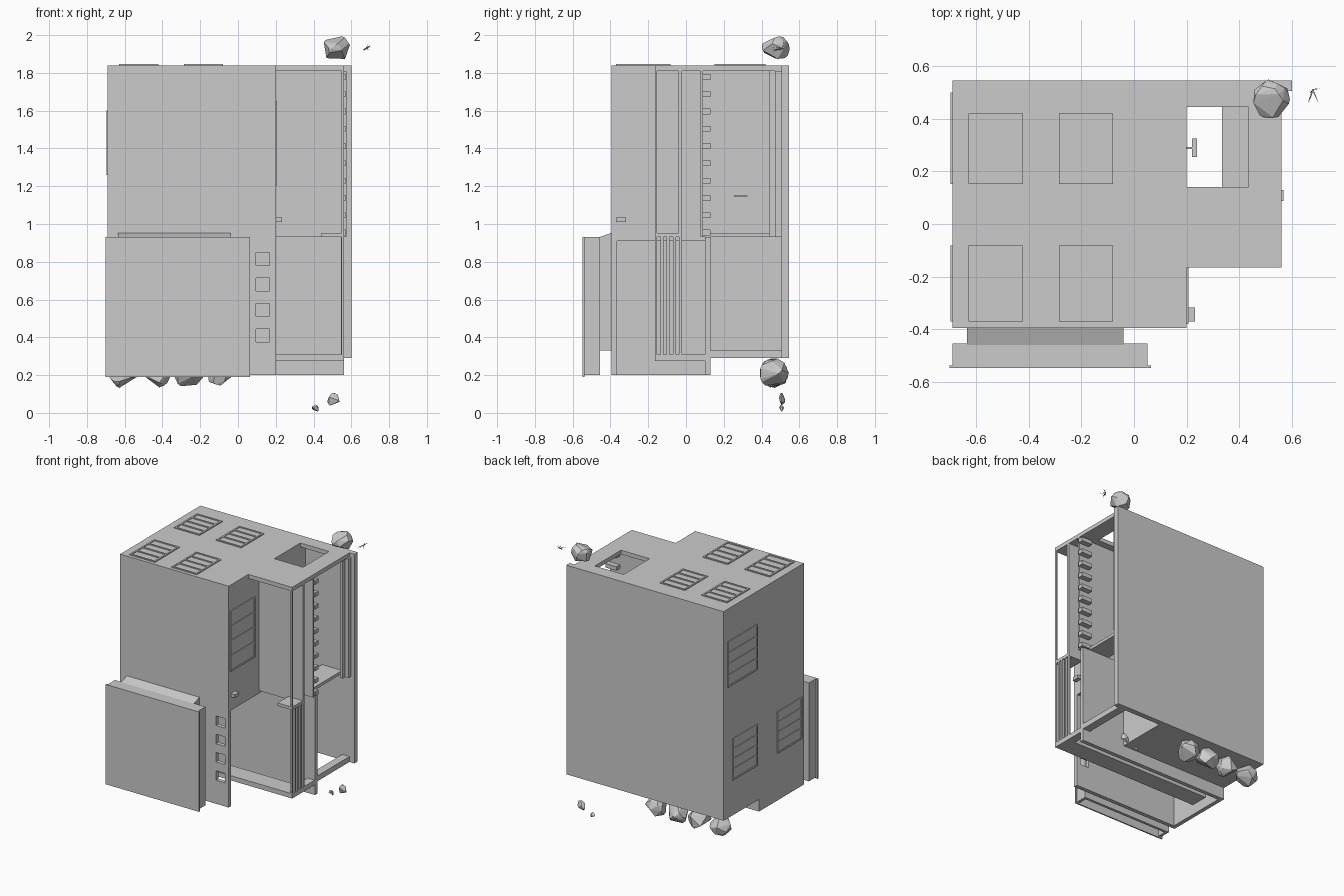
import bpy, bmesh, random
from mathutils import Vector

old = bpy.data.objects.get("Cube")
if old:
    bpy.data.objects.remove(old, do_unlink=True)

GREY = (0.6, 0.6, 0.6, 1)
mat = bpy.data.materials.new("plain_grey")
mat.use_nodes = True
mat.diffuse_color = GREY
mat.node_tree.nodes["Principled BSDF"].inputs["Base Color"].default_value = GREY


def finish(name, bm):
    bmesh.ops.recalc_face_normals(bm, faces=bm.faces)
    mesh = bpy.data.meshes.new(name)
    bm.to_mesh(mesh)
    bm.free()
    mesh.materials.append(mat)
    obj = bpy.data.objects.new(name, mesh)
    bpy.context.collection.objects.link(obj)
    return obj


def add_box(bm, x, y, z):
    verts = bmesh.ops.create_cube(bm, size=1)["verts"]
    for v in verts:
        v.co = [s[0] + (c + 0.5) * (s[1] - s[0]) for c, s in zip(v.co, (x, y, z))]


def boxes(name, *parts):
    bm = bmesh.new()
    for p in parts:
        add_box(bm, *p)
    return finish(name, bm)


def side_profile(name, points, x0, x1):
    """Extrude a (y, z) outline along x."""
    bm = bmesh.new()
    face = bm.faces.new([bm.verts.new((x0, y, z)) for y, z in points])
    out = bmesh.ops.extrude_face_region(bm, geom=[face])["geom"]
    bmesh.ops.translate(bm, vec=(x1 - x0, 0, 0),
                        verts=[g for g in out if isinstance(g, bmesh.types.BMVert)])
    return finish(name, bm)


def window(name, axis, face, u, v, side=1):
    """Thin raised pane with a frame and three crossbars."""
    def part(a, b, depth):
        d = tuple(sorted((face, face + side * depth)))
        return (d, a, b) if axis == "x" else (a, b, d)
    t = 0.012
    parts = [part(u, v, 0.002)]
    for w in (u[0], u[1] - t):
        parts.append(part((w, w + t), v, 0.007))
    for i in range(5):
        w = v[0] + (v[1] - v[0] - t) * i / 4
        parts.append(part(u, (w, w + t), 0.007))
    boxes(name, *parts)


def rock(name, centre, size, seed, count=26):
    rng = random.Random(seed)
    bm = bmesh.new()
    for _ in range(count):
        d = Vector([rng.gauss(0, 1) for _ in range(3)]).normalized()
        bm.verts.new([c + a * s / 2 for c, a, s in zip(centre, d, size)])
    out = bmesh.ops.convex_hull(bm, input=bm.verts)
    bmesh.ops.delete(bm, geom=list({g for g in out["geom_interior"] + out["geom_unused"]
                                    if isinstance(g, bmesh.types.BMVert)}), context="VERTS")
    finish(name, bm)


L, M, R = -0.69, 0.2, 0.56        # outer side, inner side, bay side
F, B = -0.395, 0.545              # front and back
BAY, MID, TOP = -0.165, 0.93, 1.84
T = 0.03

# Main shell
boxes("back_wall", ((L, 0.6), (0.505, B), (0.29, TOP)))
side_profile("outer_side_wall", [(F, 0.2), (0.13, 0.2), (0.13, 0.29), (B, 0.29), (B, TOP), (F, TOP)], L, L + T)
boxes("upper_front_wall", ((L, M), (F, F + T), (MID, TOP)))
boxes("upper_inner_wall", ((M - T, M), (F, 0.51), (MID, TOP)))
boxes("lower_inner_wall", ((M - T, M), (0.13, 0.51), (0.29, MID)))

# Lower front wall with a column of square openings
h0, h1 = 0.095, 0.168
holes = [0.375 + 0.135 * i for i in range(4)]
parts = [((L, h0), (F, F + T), (0.2, MID)), ((h1, M), (F, F + T), (0.2, MID))]
z = 0.2
for h in holes + [MID]:
    parts.append(((h0, h1), (F, F + T), (z, h)))
    z = h + 0.07
boxes("lower_front_wall", *parts)

# Roof with hatch opening over the bay
boxes("roof", ((L, M), (F, B), (TOP - T, TOP)),
      ((M, R), (BAY, 0.14), (TOP - T, TOP)),
      ((M, R), (0.445, B), (TOP - T, TOP)),
      ((0.435, R), (0.14, 0.445), (TOP - T, TOP)))

# Floors and base beams
boxes("middle_floor", ((L, M), (F, B), (MID - 0.02, MID)))
boxes("back_room_floor", ((L, M), (0.13, B), (0.29, 0.33)))
boxes("lower_partition", ((L, R), (0.1, 0.13), (0.2, MID)))
boxes("front_base_beam", ((L, R), (BAY, -0.03), (0.275, 0.31)))
boxes("bay_base_beam", ((0.5, R), (-0.03, 0.1), (0.275, 0.31)),
      ((0.5, R), (0.13, 0.51), (0.29, 0.33)))

# Bay walls, ledges and posts
boxes("bay_front_wall", ((M, R), (-0.04, -0.02), (MID, TOP - T)))
boxes("ladder_wall", ((M, R), (0.078, 0.09), (MID, TOP - T)))
boxes("front_ledge", ((0.44, R), (BAY, -0.02), (MID, 0.952)))
boxes("landing", ((0.335, 0.5), (0.09, 0.505), (MID, 0.952)))
boxes("corner_post", ((0.548, R), (BAY, BAY + 0.012), (0.28, TOP - T)))
boxes("back_posts", ((0.55, 0.575), (0.47, 0.505), (MID, TOP - T)),
      ((0.53, 0.55), (0.44, 0.47), (MID, TOP - T)))
boxes("slat_screen", *[((0.545, R), (y, y + 0.015), (0.31, MID))
                       for y in (BAY + 0.03 + 0.033 * i for i in range(4))])
boxes("ladder_rungs", *[((0.48, R + 0.008), (0.088, 0.13), (z, z + 0.03))
                        for z in (0.94 + 0.0915 * i for i in range(10))])

# Door handle and wall lamp
boxes("door_handle", ((0.22, 0.24), (0.255, 0.325), (1.145, 1.153)),
      ((M, 0.23), (0.285, 0.293), (1.145, 1.153)))
boxes("wall_lamp", ((M, 0.232), (-0.37, -0.318), (1.01, 1.035)))

# Projecting garage door: hollow casing, open underneath
side_profile("door_hood", [(-0.46, 0.33), (F, 0.33), (F, 0.953), (-0.46, MID)], -0.635, -0.04)
boxes("door_casing", ((L, 0.052), (-0.475, -0.455), (0.2, MID)),
      ((L, 0.052), (-0.54, -0.46), (0.91, MID)),
      ((L, L + 0.02), (-0.54, -0.46), (0.2, MID)),
      ((0.032, 0.052), (-0.54, -0.46), (0.2, MID)))
boxes("door_panel", ((-0.702, 0.064), (-0.548, -0.538), (0.19, MID)))

# Windows
for i, x in enumerate(((-0.63, -0.422), (-0.285, -0.08))):
    for j, y in enumerate(((-0.37, -0.082), (0.152, 0.42))):
        window(f"skylight_{i}_{j}", "z", TOP, x, y)
window("side_window_upper", "x", L, (0.152, 0.5), (1.26, 1.6), -1)
window("side_window_back", "x", L, (0.152, 0.44), (0.55, 0.86), -1)
window("side_window_front", "x", L, (-0.37, -0.082), (0.55, 0.86), -1)
window("inner_window", "x", M, (-0.38, -0.09), (1.2, 1.65))

# Rocks
for i in range(4):
    rock(f"base_rock_{i}", (-0.61 + 0.174 * i, 0.465, 0.21), (0.16, 0.16, 0.16), 3 + i)
rock("roof_rock", (0.52, 0.475, 1.93), (0.15, 0.15, 0.145), 11)
rock("pebble_large", (0.505, 0.505, 0.07), (0.07, 0.04, 0.075), 5, 14)
rock("pebble_small", (0.41, 0.505, 0.022), (0.04, 0.03, 0.044), 8, 12)

# Small twig tuft
rng = random.Random(4)
bm = bmesh.new()
root = Vector((0.68, 0.51, 1.93))
for i in range(9):
    tip = root + Vector((rng.uniform(-0.03, 0.03), rng.uniform(-0.06, 0.02), rng.uniform(-0.03, 0.03)))
    ring = [bm.verts.new(root + Vector(o)) for o in ((0.003, 0, 0), (-0.003, 0, 0.003), (0, 0.003, -0.003))]
    end = bm.verts.new(tip)
    bm.faces.new(ring)
    for k in range(3):
        bm.faces.new((ring[k], ring[(k + 1) % 3], end))
finish("twig_tuft", bm)
